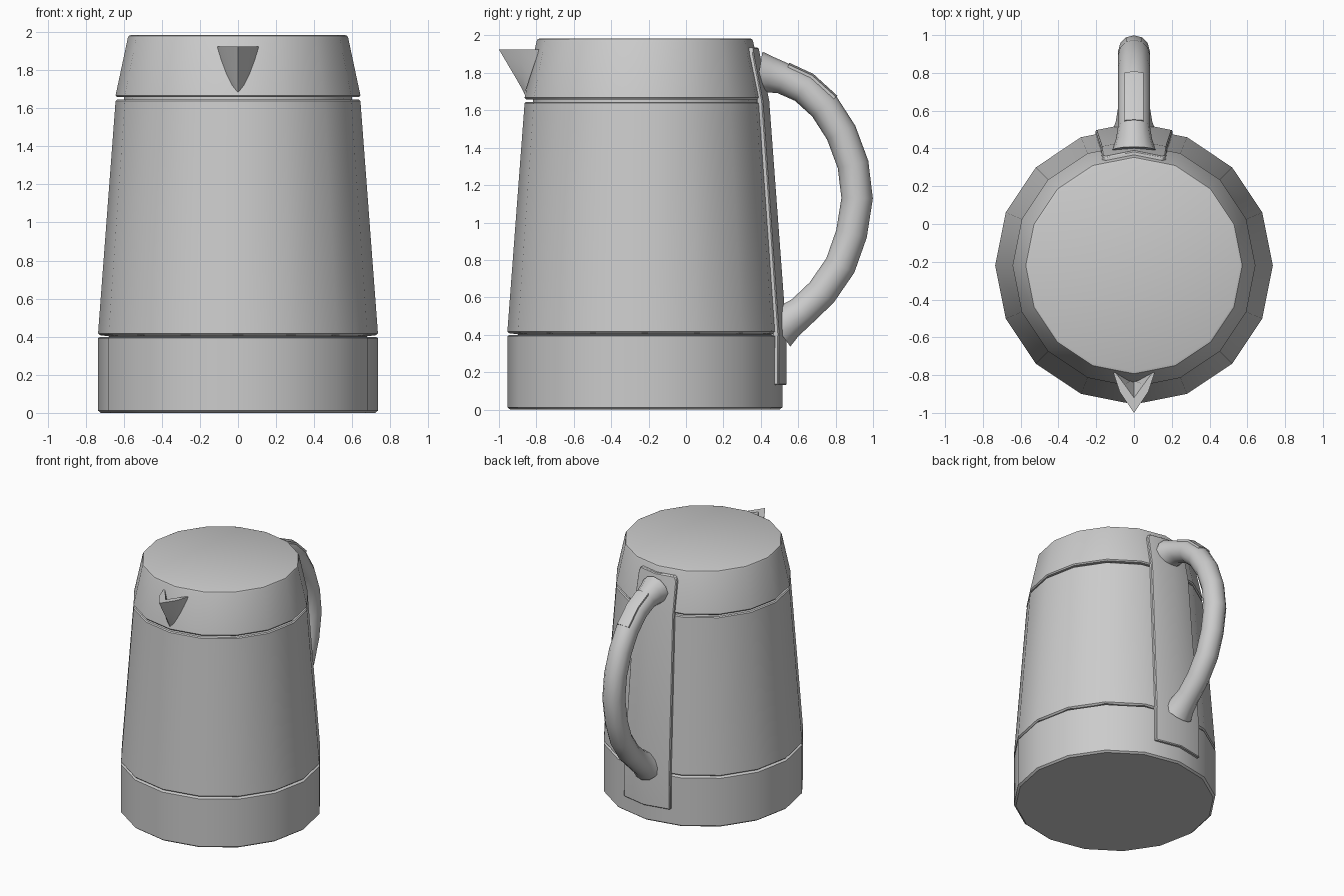
import bpy, bmesh, math
from mathutils import Vector

if "Cube" in bpy.data.objects:
    bpy.data.objects.remove(bpy.data.objects["Cube"])

CY = -0.22      # axis of the jug
SIDES = 16

grey = bpy.data.materials.new("plain grey")
grey.use_nodes = True
grey.diffuse_color = (0.6, 0.6, 0.6, 1)
grey.node_tree.nodes["Principled BSDF"].inputs["Base Color"].default_value = (0.6, 0.6, 0.6, 1)


def finish(name, bm, angle=35):
    bmesh.ops.recalc_face_normals(bm, faces=bm.faces)
    mesh = bpy.data.meshes.new(name)
    bm.to_mesh(mesh)
    bm.free()
    mesh.materials.append(grey)
    obj = bpy.data.objects.new(name, mesh)
    bpy.context.collection.objects.link(obj)
    bpy.ops.object.select_all(action="DESELECT")
    obj.select_set(True)
    bpy.context.view_layer.objects.active = obj
    bpy.ops.object.shade_smooth_by_angle(angle=math.radians(angle))
    return obj


def loft(name, rings, caps=True, angle=35):
    """Skin a list of equally long closed rings of points."""
    bm = bmesh.new()
    rows = [[bm.verts.new(p) for p in ring] for ring in rings]
    n = len(rows[0])
    for a, b in zip(rows, rows[1:]):
        for i in range(n):
            j = (i + 1) % n
            bm.faces.new((a[i], a[j], b[j], b[i]))
    if caps:
        bm.faces.new(rows[0])
        bm.faces.new(rows[-1])
    return finish(name, bm, angle)


def turned(name, profile):
    """Closed solid turned around the jug axis from (radius, z) pairs."""
    step = math.tau / SIDES
    return loft(name, [[(r * math.cos(i * step), CY + r * math.sin(i * step), z)
                        for i in range(SIDES)] for r, z in profile])


# Jug: base, tapered body and lid, with recessed seams around an inner core
turned("base", [(0.72, 0), (0.735, 0.012), (0.735, 0.393), (0.725, 0.398), (0.66, 0.398)])
turned("body", [(0.66, 0.40), (0.725, 0.408), (0.735, 0.417), (0.643, 1.638), (0.635, 1.645), (0.58, 1.645)])
turned("lid", [(0.58, 1.658), (0.635, 1.658), (0.643, 1.667), (0.579, 1.968), (0.573, 1.98), (0.56, 1.985)])
turned("inner_core", [(0.685, 0.3), (0.677, 0.42), (0.6, 1.64), (0.59, 1.72)])


# Backing plate: two facets that follow the jug wall
def wall_radius(z):
    if z < 0.41:
        return 0.735
    if z < 1.65:
        return 0.735 - 0.092 * (z - 0.41) / 1.24
    return 0.643 - 0.064 * (z - 1.65) / 0.32


rings = []
for z, half in [(0.13, 0.205), (0.41, 0.203), (1.65, 0.175), (1.9, 0.168), (1.935, 0.15)]:
    back = CY + wall_radius(z)
    ring = []
    for offset, xs in [(0.022, (-1, 0, 1)), (-0.012, (1, 0, -1))]:
        ring += [(s * half, back + offset - 0.199 * abs(s) * half, z) for s in xs]
    rings.append(ring)
plate = loft("handle_plate", rings, angle=30)
bevel = plate.modifiers.new("soft_edges", "BEVEL")
bevel.width = 0.006
bevel.segments = 1

# Handle: tube swept along a bow, flared at both ends
path = [Vector((0, y, z)) for y, z in [
    (0.39, 1.80), (0.45, 1.79), (0.52, 1.77), (0.63, 1.72), (0.74, 1.62), (0.83, 1.48), (0.893, 1.31),
    (0.915, 1.13), (0.885, 0.94), (0.825, 0.77), (0.725, 0.625), (0.62, 0.525), (0.545, 0.47), (0.49, 0.43)]]
frames = []
for i, p in enumerate(path):
    tangent = (path[min(i + 1, len(path) - 1)] - path[max(i - 1, 0)]).normalized()
    frames.append((p, Vector((1, 0, 0)).cross(tangent)))
if frames[5][1].y < 0:
    frames = [(p, -n) for p, n in frames]
rings = []
for i, (p, n) in enumerate(frames):
    r = 0.084
    if i in (0, len(path) - 1):
        r = 0.115
    elif i in (1, len(path) - 2):
        r = 0.096
    rings.append([p + r * (n * math.cos(a) + Vector((1, 0, 0)) * math.sin(a))
                  for a in [k * math.tau / 12 for k in range(12)]])
loft("handle", rings, angle=40)

# Thumb pad: thin strip along the upper outside of the handle
rings = []
for p, n in frames[2:5]:
    rings.append([p + n * h + Vector((x, 0, 0))
                  for x, h in [(-0.05, 0.06), (-0.05, 0.08), (0, 0.09), (0.05, 0.08), (0.05, 0.06)]])
loft("thumb_pad", rings, angle=40)

# Spout: hollow beak with a flat rim, narrowing to a point on the lid
outer = [(-0.11, -0.785), (-0.075, -0.89), (0, -1.0), (0.075, -0.89), (0.11, -0.785)]
inner = [(-0.095, -0.79), (-0.052, -0.848), (0, -0.92), (0.052, -0.848), (0.095, -0.79)]


def beak_row(rim, z, scale, drop, root):
    return [(x * scale, y + (root - y) * drop, z) for x, y in rim]


rows = [beak_row(inner, 1.78, 0.25, 1, -0.83), beak_row(inner, 1.925, 1, 0, 0)]
for z, scale, drop in [(1.925, 1, 0), (1.85, 0.79, 0.32), (1.78, 0.55, 0.62),
                       (1.72, 0.28, 0.87), (1.685, 0.02, 1)]:
    rows.append(beak_row(outer, z, scale, drop, -0.862))
bm = bmesh.new()
verts = [[bm.verts.new(p) for p in row] for row in rows]
for a, b in zip(verts, verts[1:]):
    for i in range(4):
        bm.faces.new((a[i], a[i + 1], b[i + 1], b[i]))
finish("spout", bm, 40)
